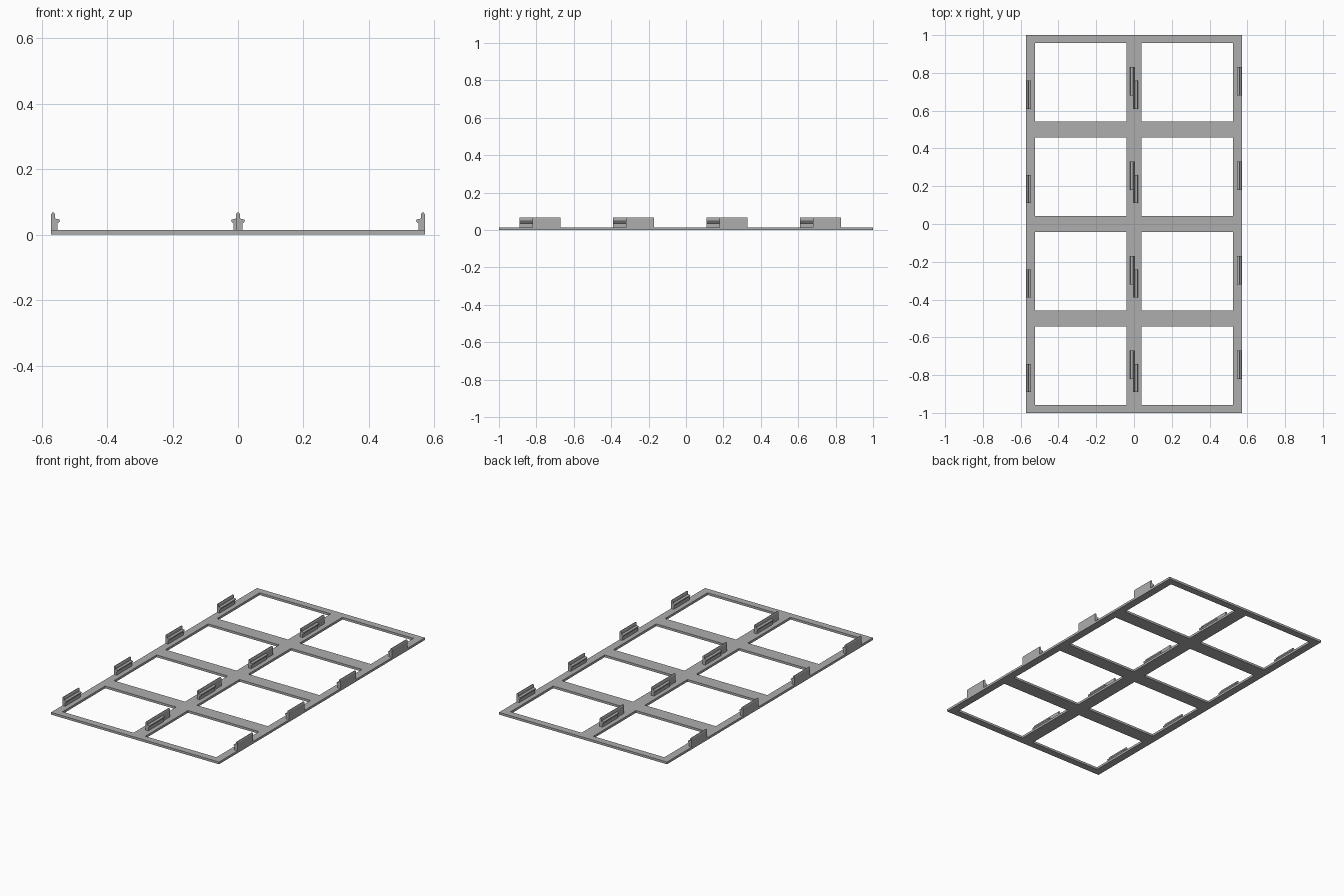
import bpy
import bmesh

if "Cube" in bpy.data.objects:
    bpy.data.objects.remove(bpy.data.objects["Cube"], do_unlink=True)

GREY = (0.42, 0.42, 0.42, 1)
grey = bpy.data.materials.new("plain grey")
grey.use_nodes = True
grey.diffuse_color = GREY
grey.node_tree.nodes["Principled BSDF"].inputs["Base Color"].default_value = GREY

HALF_X, HALF_Y, THICK = 0.571, 1.0, 0.014
PITCH = 0.5


def finish(name, bm):
    bmesh.ops.recalc_face_normals(bm, faces=bm.faces)
    mesh = bpy.data.meshes.new(name)
    bm.to_mesh(mesh)
    bm.free()
    mesh.materials.append(grey)
    obj = bpy.data.objects.new(name, mesh)
    bpy.context.collection.objects.link(obj)
    return obj


def extrude(bm, faces, offset):
    new = bmesh.ops.extrude_face_region(bm, geom=faces)["geom"]
    verts = [g for g in new if isinstance(g, bmesh.types.BMVert)]
    bmesh.ops.translate(bm, verts=verts, vec=offset)


# Window frame: a grid of bars with the openings left out
xs = [-HALF_X, -0.523, -0.04, 0.04, 0.523, HALF_X]
ys = [-HALF_Y]
for row in range(4):
    centre = (row - 1.5) * PITCH
    ys += [centre - 0.207, centre + 0.207]
ys.append(HALF_Y)

bm = bmesh.new()
grid = [[bm.verts.new((x, y, 0)) for x in xs] for y in ys]
bars = []
for j in range(len(ys) - 1):
    for i in range(len(xs) - 1):
        if i % 2 and j % 2:
            continue
        bars.append(bm.faces.new((grid[j][i], grid[j][i + 1],
                                  grid[j + 1][i + 1], grid[j + 1][i])))
extrude(bm, bars, (0, 0, THICK))
bmesh.ops.dissolve_limit(bm, angle_limit=0.01, verts=bm.verts, edges=bm.edges)
finish("frame", bm)

# Clip cross-section: upright wall, thicker foot and a snap ridge
CLIP = [(0, 0.01), (0.019, 0.01), (0.019, 0.034), (0.025, 0.038),
        (0.027, 0.042), (0.025, 0.046), (0.019, 0.048), (0.012, 0.049),
        (0.012, 0.062), (0.009, 0.067), (0.003, 0.067), (0, 0.062)]
CLIP_LENGTH = 0.15


def clip(name, x, y, side):
    bm = bmesh.new()
    face = bm.faces.new([bm.verts.new((x + side * px, y, pz)) for px, pz in CLIP])
    extrude(bm, [face], (0, CLIP_LENGTH, 0))
    finish(name, bm)


# Four rows of clips; opposite-facing ones are staggered along y
for row in range(4):
    base = (row - 2) * PITCH
    for place, x in (("right_edge", -HALF_X), ("centre_left", -0.006)):
        clip(f"{place}_clip_{row + 1}", x, base + 0.11, 1)
    for place, x in (("left_edge", HALF_X), ("centre_right", 0.006)):
        clip(f"{place}_clip_{row + 1}", x, base + 0.18, -1)
